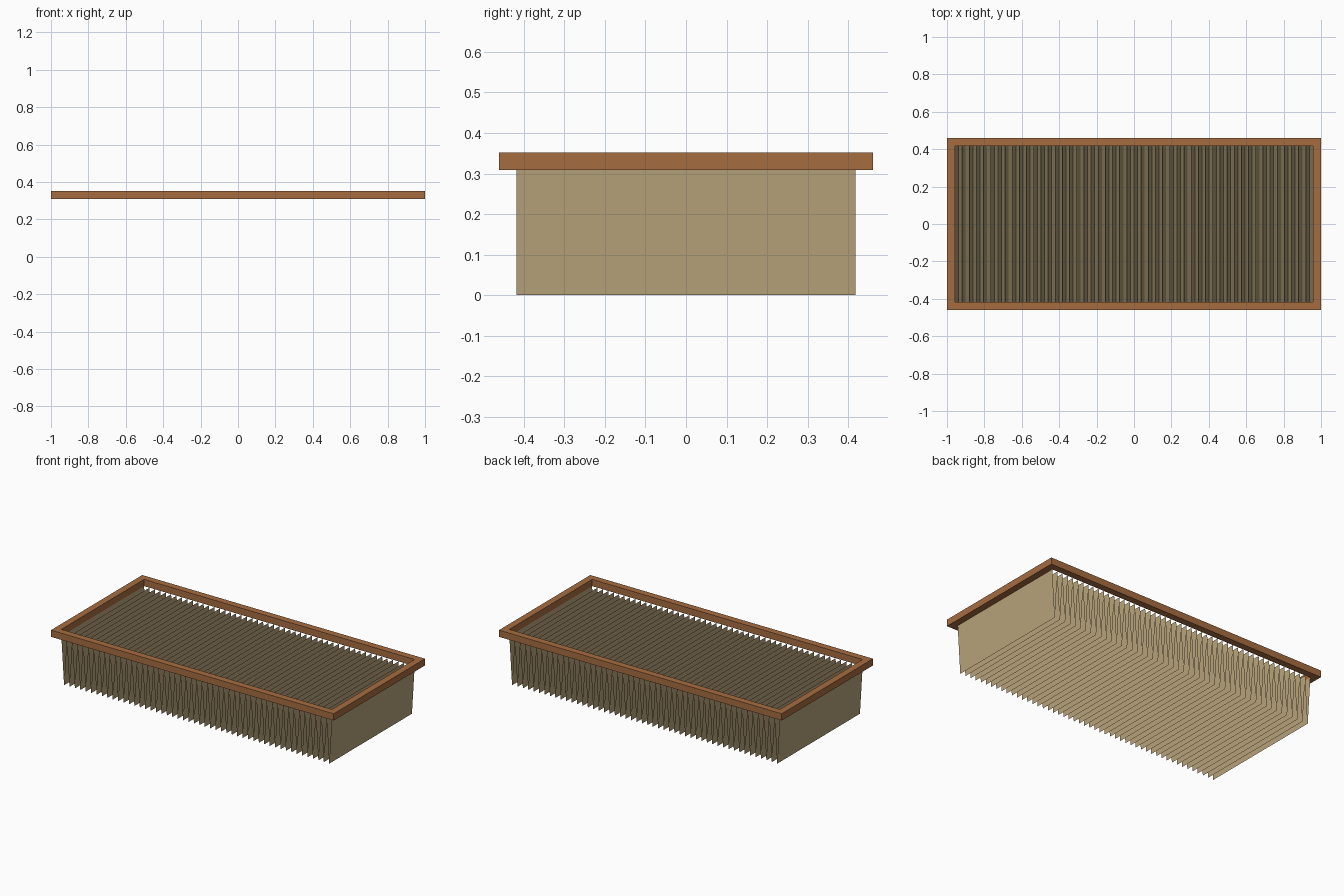
import bpy
import bmesh

if "Cube" in bpy.data.objects:
    bpy.data.objects.remove(bpy.data.objects["Cube"], do_unlink=True)

FRAME_BASE, FRAME_TOP = 0.309, 0.352
HALF_X, HALF_Y, RIM = 1.0, 0.461, 0.043
PLEATS = 50


def material(name, colour):
    mat = bpy.data.materials.new(name)
    mat.use_nodes = True
    mat.diffuse_color = colour
    mat.node_tree.nodes["Principled BSDF"].inputs["Base Color"].default_value = colour
    return mat


def add_object(name, bm, mat):
    mesh = bpy.data.meshes.new(name)
    bm.to_mesh(mesh)
    bm.free()
    mesh.materials.append(mat)
    obj = bpy.data.objects.new(name, mesh)
    bpy.context.collection.objects.link(obj)
    return obj


brown = material("frame brown", (0.381, 0.150, 0.051, 1))
tan = material("paper tan", (0.479, 0.371, 0.195, 1))

# Rectangular rim: a closed profile swept around the four corners
bm = bmesh.new()
profile = [(0, FRAME_BASE), (0, FRAME_TOP), (RIM, FRAME_TOP), (RIM, FRAME_BASE)]
corners = [(-1, -1), (1, -1), (1, 1), (-1, 1)]
rings = [[bm.verts.new((sx * (HALF_X - d), sy * (HALF_Y - d), z)) for d, z in profile]
         for sx, sy in corners]
for i in range(4):
    a, b = rings[i], rings[(i + 1) % 4]
    for j in range(4):
        k = (j + 1) % 4
        bm.faces.new((a[j], b[j], b[k], a[k]))
bmesh.ops.recalc_face_normals(bm, faces=bm.faces)
add_object("frame", bm, brown)

# Thin pleated sheet: a zigzag line drawn out from front to back
bm = bmesh.new()
width, depth = HALF_X - RIM, HALF_Y - RIM
steps = 2 * PLEATS
line = [bm.verts.new((-width + 2 * width * i / steps, -depth,
                      0 if i % 2 else FRAME_BASE)) for i in range(steps + 1)]
folds = [bm.edges.new(pair) for pair in zip(line, line[1:])]
drawn = bmesh.ops.extrude_edge_only(bm, edges=folds)
moved = [v for v in drawn["geom"] if isinstance(v, bmesh.types.BMVert)]
bmesh.ops.translate(bm, verts=moved, vec=(0, 2 * depth, 0))
bmesh.ops.recalc_face_normals(bm, faces=bm.faces)
add_object("pleated_sheet", bm, tan)
